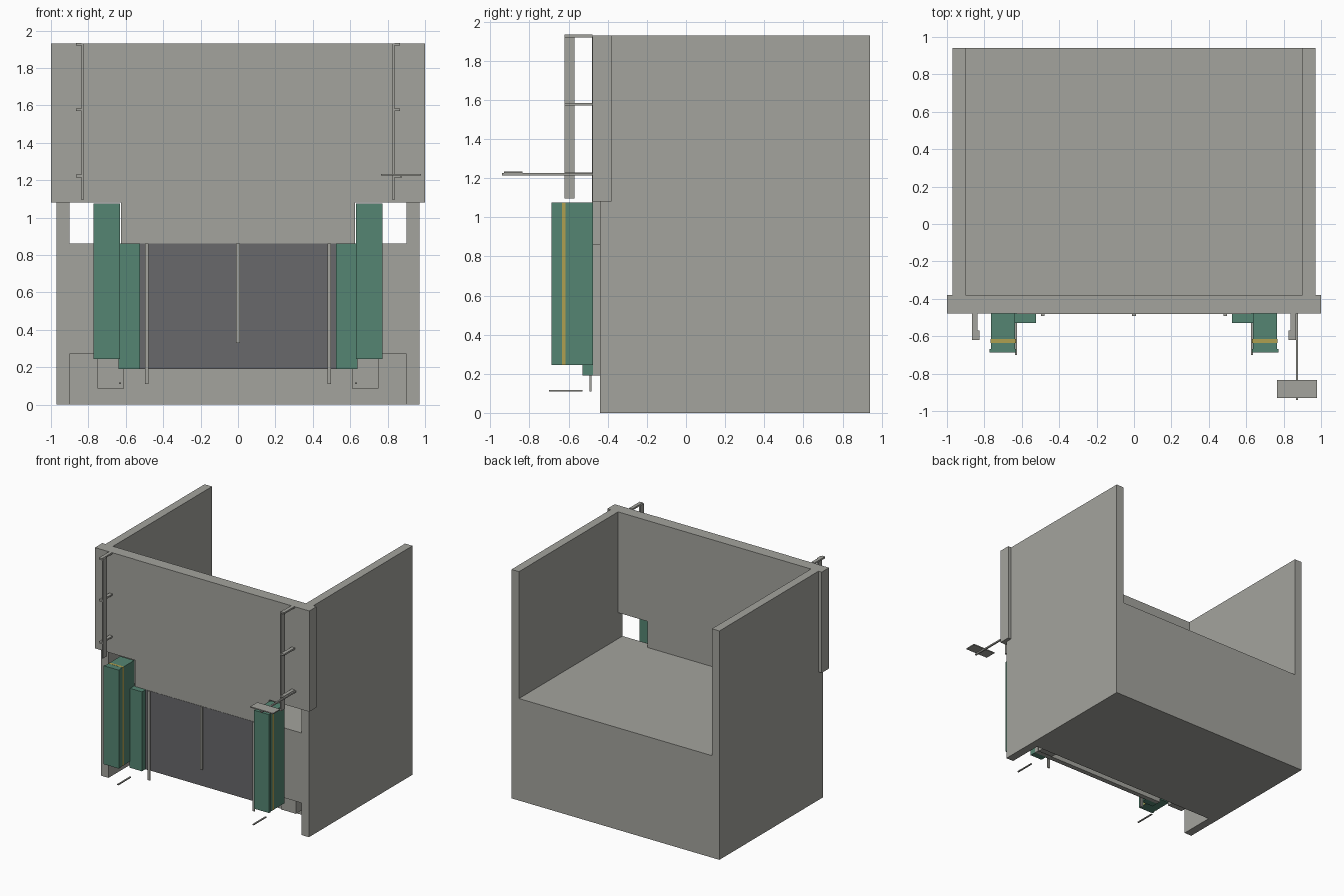
import bpy

if "Cube" in bpy.data.objects:
    bpy.data.objects.remove(bpy.data.objects["Cube"], do_unlink=True)


def material(name, rgb):
    m = bpy.data.materials.new(name)
    m.use_nodes = True
    m.diffuse_color = (*rgb, 1)
    m.node_tree.nodes["Principled BSDF"].inputs["Base Color"].default_value = (*rgb, 1)
    return m


GREY = material("concrete grey", (0.37, 0.37, 0.34))
DARK = material("dark door grey", (0.14, 0.14, 0.145))
GREEN = material("bumper green", (0.09, 0.235, 0.17))
YELLOW = material("stripe yellow", (0.43, 0.35, 0.08))


def box(name, x, y, z, mat=GREY):
    """Box from (min, max) ranges along each axis."""
    ranges = (x, y, z)
    bpy.ops.mesh.primitive_cube_add(size=1, location=[(a + b) / 2 for a, b in ranges])
    ob = bpy.context.object
    ob.name = name
    ob.scale = [b - a for a, b in ranges]
    bpy.ops.object.transform_apply(location=False, rotation=False, scale=True)
    ob.data.materials.append(mat)
    return ob


def pair(name, x, y, z, mat=GREY):
    """The same box on the left (+x) and mirrored on the right (-x)."""
    box("left_" + name, x, y, z, mat)
    box("right_" + name, (-x[1], -x[0]), y, z, mat)


# Building shell: side walls, raised floor with an undercut at the front
pair("side_wall", (0.9, 0.97), (-0.44, 0.94), (0, 1.93))
box("floor_base", (-0.9, 0.9), (-0.14, 0.94), (0, 0.27))
box("floor_slab", (-0.9, 0.9), (-0.44, 0.94), (0.27, 0.86))
pair("undercut_block", (0.61, 0.75), (-0.3, -0.14), (0.085, 0.25))

# Upper facade
box("center_facade", (-0.625, 0.625), (-0.48, -0.38), (0.86, 1.93))
pair("side_facade", (0.625, 1.0), (-0.478, -0.38), (1.08, 1.93))

# Loading door surround, dark door and its straps
box("door_backing", (-0.64, 0.64), (-0.475, -0.44), (0.19, 0.86))
box("dock_door", (-0.53, 0.53), (-0.482, -0.475), (0.19, 0.86), DARK)
pair("door_strap", (0.478, 0.498), (-0.492, -0.482), (0.11, 0.86))
box("center_strap", (-0.01, 0.01), (-0.492, -0.482), (0.33, 0.86))

# Green bumpers with a yellow stripe on both flanks
pair("inner_bumper", (0.525, 0.64), (-0.53, -0.475), (0.19, 0.86), GREEN)
pair("outer_bumper", (0.635, 0.765), (-0.668, -0.475), (0.245, 1.075), GREEN)
pair("bumper_face", (0.63, 0.772), (-0.688, -0.668), (0.245, 1.075), GREEN)
pair("bumper_stripe", (0.632, 0.768), (-0.635, -0.615), (0.246, 1.076), YELLOW)
pair("ground_rod", (0.625, 0.637), (-0.7, -0.53), (0.11, 0.118))

# Guide rails on three brackets each
pair("guide_rail", (0.825, 0.836), (-0.62, -0.57), (1.095, 1.93))
for i, z in enumerate((1.215, 1.57, 1.92)):
    pair(f"rail_bracket_{i + 1}", (0.836, 0.865), (-0.62, -0.478), (z, z + 0.014))

# Small panel on a long arm
box("panel_arm", (0.865, 0.878), (-0.94, -0.478), (1.213, 1.225))
box("arm_panel", (0.765, 0.978), (-0.93, -0.835), (1.225, 1.234))
